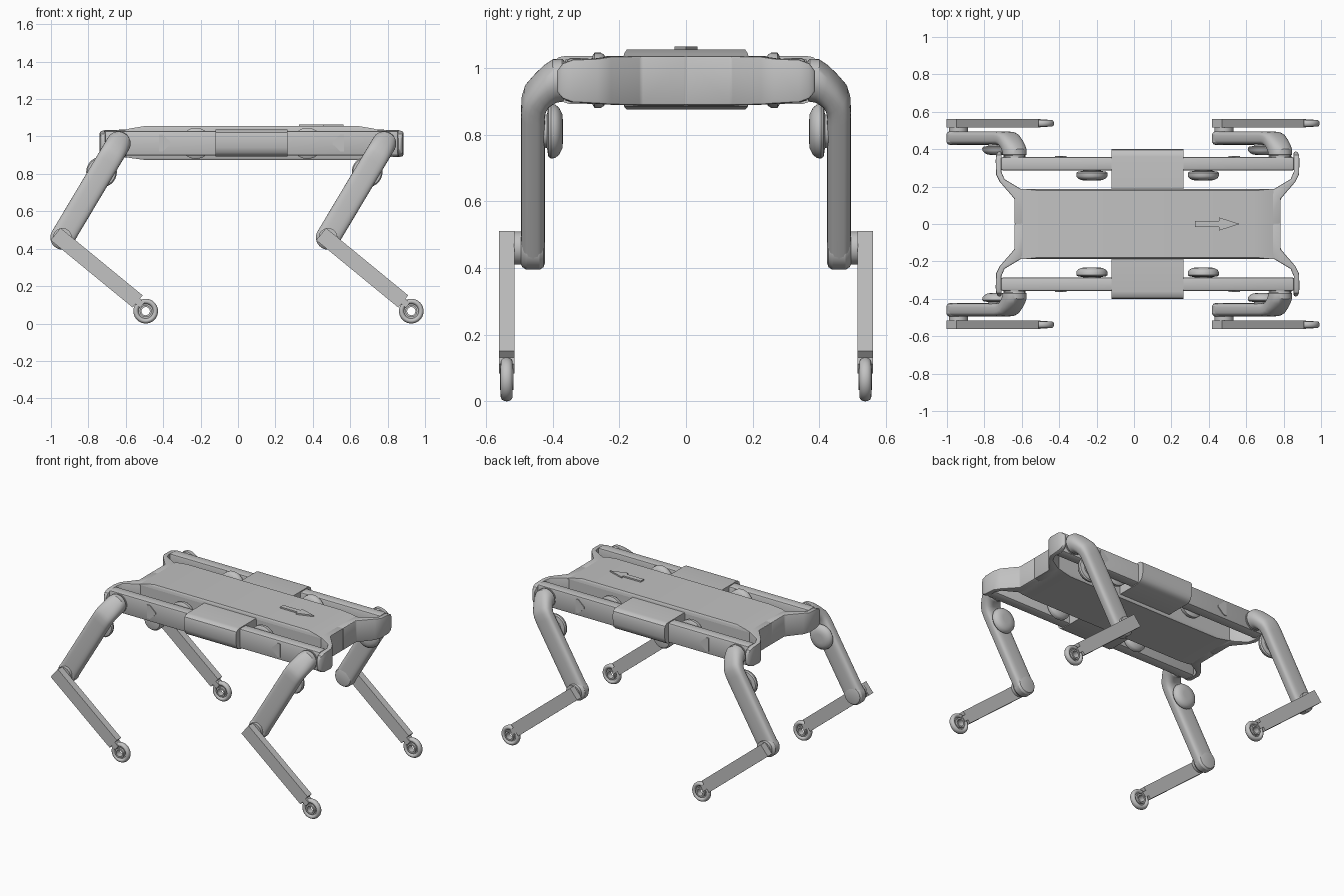
import bpy, bmesh, math
from mathutils import Vector

cube = bpy.data.objects.get("Cube")
if cube:
    bpy.data.objects.remove(cube, do_unlink=True)

GREY = (0.54, 0.54, 0.54, 1)
mat = bpy.data.materials.new("light_grey")
mat.use_nodes = True
mat.diffuse_color = GREY
mat.node_tree.nodes["Principled BSDF"].inputs["Base Color"].default_value = GREY

CX = 0.0725          # middle of the body along x
HALF = 0.71          # hip distance from the middle
HIP_Z = 0.963
parts = []


def loft(name, rings, closed=False, mirror=False, bevel=0, segments=2):
    """Skin a list of equal-sized rings; optionally bevel and mirror across y."""
    bm = bmesh.new()
    rows = [[bm.verts.new(p) for p in ring] for ring in rings]
    n = len(rows[0])
    pairs = list(zip(rows, rows[1:]))
    if closed:
        pairs.append((rows[-1], rows[0]))
    else:
        bm.faces.new(rows[0])
        bm.faces.new(rows[-1])
    for a, b in pairs:
        for i in range(n):
            j = (i + 1) % n
            bm.faces.new((a[i], a[j], b[j], b[i]))
    bmesh.ops.recalc_face_normals(bm, faces=bm.faces)
    if bevel:
        edges = [e for e in bm.edges if e.calc_face_angle(0) > 0.7]
        bmesh.ops.bevel(bm, geom=edges, offset=bevel, segments=segments,
                        profile=0.5, affect='EDGES', clamp_overlap=True)
    mesh = bpy.data.meshes.new(name)
    bm.to_mesh(mesh)
    bm.free()
    mesh.materials.append(mat)
    obj = bpy.data.objects.new(name, mesh)
    bpy.context.collection.objects.link(obj)
    if mirror:
        mod = obj.modifiers.new("Mirror", 'MIRROR')
        mod.use_axis = (False, True, False)
        mod.use_clip = mod.use_mirror_merge = False
    parts.append(obj)
    return obj


def prism(name, pts, axis, lo, hi, **kw):
    """Extrude a 2D outline along the x, y or z axis."""
    def at(p, d):
        v = list(p)
        v.insert("xyz".index(axis), d)
        return Vector(v)
    return loft(name, [[at(p, d) for p in pts] for d in (lo, hi)], **kw)


def rect(a0, a1, b0, b1):
    return [(a0, b0), (a1, b0), (a1, b1), (a0, b1)]


def lathe(name, x, z, profile, closed=False, sides=40, **kw):
    """Revolve (y, radius) points about an axis parallel to y."""
    rings = []
    for y, r in profile:
        rings.append([Vector((x + r * math.cos(a), y, z + r * math.sin(a)))
                      for a in (2 * math.pi * i / sides for i in range(sides))])
    return loft(name, rings, closed=closed, mirror=True, **kw)


# Central chassis with tapered top and bottom covers
prism("chassis", rect(CX - HALF, CX + HALF, -0.183, 0.183), 'z', 0.89, 1.035)
for name, z_in, z_out in (("top_cover", 1.03, 1.055), ("bottom_cover", 0.895, 0.875)):
    rings = []
    for z, hx, hy in ((z_in, 0.69, 0.188), ((z_in + z_out) / 2, 0.65, 0.186), (z_out, 0.575, 0.178)):
        rings.append([Vector((x, y, z)) for x, y in rect(CX - hx, CX + hx, -hy, hy)])
    loft(name, rings)

# Raised arrow on the top cover
prism("direction_arrow", [(0.325, -0.016), (0.455, -0.016), (0.455, -0.035), (0.565, 0),
                          (0.455, 0.035), (0.455, 0.016), (0.325, 0.016)], 'z', 1.05, 1.064)

# Flared end brackets: outer dx, outer y, inner dx, inner y, bottom, top
ARM = [(0.712, 0.0, 0.64, 0.0, 0.888, 1.036),
       (0.712, 0.135, 0.67, 0.183, 0.888, 1.036),
       (0.79, 0.225, 0.765, 0.24, 0.89, 1.034),
       (0.81, 0.265, 0.782, 0.28, 0.893, 1.028),
       (0.812, 0.34, 0.78, 0.34, 0.897, 1.025),
       (0.81, 0.37, 0.78, 0.37, 0.908, 1.014),
       (0.80, 0.387, 0.783, 0.387, 0.93, 0.99)]
for end, s in (("rear", -1), ("front", 1)):
    rings = [[Vector((CX + s * ox, oy, lo)), Vector((CX + s * ix, iy, lo)),
              Vector((CX + s * ix, iy, hi)), Vector((CX + s * ox, oy, hi))]
             for ox, oy, ix, iy, lo, hi in ARM]
    loft(end + "_bracket", rings, mirror=True, bevel=0.006)

# Side rails and the pods at their middle
prism("side_rail", rect(0.286, 0.358, 0.897, 1.03), 'x', CX - 0.785, CX + 0.785,
      mirror=True, bevel=0.012)
prism("side_pod", [(0.18, 0.892), (0.35, 0.892), (0.375, 0.9), (0.39, 0.915), (0.398, 0.94),
                   (0.4, 0.97), (0.4, 1.005), (0.395, 1.022), (0.38, 1.033), (0.36, 1.036),
                   (0.18, 1.036)], 'x', CX - 0.193, CX + 0.193, mirror=True)

for end, s in (("rear", -1), ("front", 1)):
    # Rail motors on the inner side and raised markers on the outer side
    x = CX + s * 0.298
    lathe(end + "_rail_motor", x, HIP_Z,
          [(0.232, 0.04), (0.236, 0.06), (0.246, 0.077), (0.256, 0.083), (0.274, 0.083),
           (0.28, 0.074), (0.284, 0.048), (0.3, 0.046)])
    mark = [(0.495, 0.92), (0.495, 1.01), (0.475, 1.01), (0.434, 0.972), (0.434, 0.958), (0.475, 0.92)]
    prism(end + "_rail_marker", [(CX + s * dx, z) for dx, z in mark], 'y', 0.354, 0.363, mirror=True)

    # Upper leg: a flat tube that steps outward from the hip, then runs to the knee
    hx = CX + s * HALF - 0.001
    hip = Vector((hx, 0, HIP_Z))
    down = Vector((-0.3, 0, -0.503))
    length = down.length
    down.normalize()
    wide = Vector((-down.z, 0, down.x))
    knee = hip + down * length
    lathe(end + "_hip_joint", hx, HIP_Z, [(0.34, 0.062), (0.362, 0.062), (0.362, 0.057), (0.372, 0.057)])

    # outer y, outer drop, inner y, inner drop, half width, squareness
    STEPS = [(0.366, -0.060, 0.366, 0.060, 0.060, 2),
             (0.372, -0.064, 0.370, 0.064, 0.064, 2),
             (0.400, -0.062, 0.386, 0.066, 0.065, 2.1),
             (0.428, -0.038, 0.397, 0.070, 0.065, 2.3),
             (0.456, -0.003, 0.409, 0.077, 0.065, 2.6),
             (0.484, 0.036, 0.418, 0.092, 0.065, 2.9),
             (0.493, 0.070, 0.422, 0.108, 0.065, 3.2),
             (0.495, 0.110, 0.423, 0.130, 0.065, 3.5),
             (0.495, length, 0.423, length, 0.065, 3.5)]
    rings = []
    for oy, od, iy, idr, w, e in STEPS:
        ring = []
        for i in range(32):
            a = 2 * math.pi * i / 32
            c, t = (math.copysign(abs(f) ** (2 / e), f) for f in (math.cos(a), math.sin(a)))
            p = hip + down * ((od + idr) / 2 + c * (od - idr) / 2) + wide * (w * t)
            p.y = (oy + iy) / 2 + c * (oy - iy) / 2
            ring.append(p)
        rings.append(ring)
    loft(end + "_upper_leg", rings, mirror=True)
    lathe(end + "_knee", knee.x, knee.z,
          [(0.423, 0.045), (0.427, 0.057), (0.439, 0.065), (0.479, 0.065),
           (0.491, 0.057), (0.495, 0.05), (0.516, 0.05)])

    # Knee motor on the inner side of the upper leg
    m = hip + down * 0.178
    lathe(end + "_leg_motor", m.x, m.z,
          [(0.369, 0.03), (0.371, 0.052), (0.38, 0.07), (0.392, 0.08), (0.405, 0.082),
           (0.413, 0.076), (0.417, 0.05), (0.43, 0.048)])

    # Lower leg bar, running from behind the knee to the foot
    foot = Vector((knee.x + 0.445, 0, 0.066))
    along = Vector((0.773, 0, -0.634))
    side = Vector((0.634, 0, 0.773))
    start = knee + Vector((-0.037, 0, 0.018))
    # The far end is notched around the foot
    outline = [(0, -0.042), (0.568, -0.042), (0.568, -0.018), (0.60, -0.018), (0.60, 0.018),
               (0.568, 0.018), (0.568, 0.042), (0, 0.042)]
    pts = [start + along * u + side * v for u, v in outline]
    prism(end + "_lower_leg", [(p.x, p.z) for p in pts], 'y', 0.515, 0.561, mirror=True)

    # Foot: rounded tyre, thin web and a hollow hub
    Y = 0.538
    tyre = [(Y + 0.018 * math.cos(a), 0.052 + 0.014 * math.sin(a))
            for a in (2 * math.pi * i / 16 for i in range(16))]
    lathe(end + "_foot_tyre", foot.x, foot.z, tyre, closed=True)
    lathe(end + "_foot_web", foot.x, foot.z,
          [(Y - 0.006, 0.026), (Y - 0.006, 0.045), (Y + 0.006, 0.045), (Y + 0.006, 0.026)], closed=True)
    lathe(end + "_foot_hub", foot.x, foot.z,
          [(Y - 0.02, 0.022), (Y - 0.02, 0.032), (Y + 0.02, 0.032), (Y + 0.02, 0.022)], closed=True)

# Smooth the rounded parts while keeping hard edges
bpy.ops.object.select_all(action='DESELECT')
for obj in parts:
    obj.select_set(True)
bpy.context.view_layer.objects.active = parts[0]
bpy.ops.object.shade_smooth_by_angle(angle=math.radians(32))
